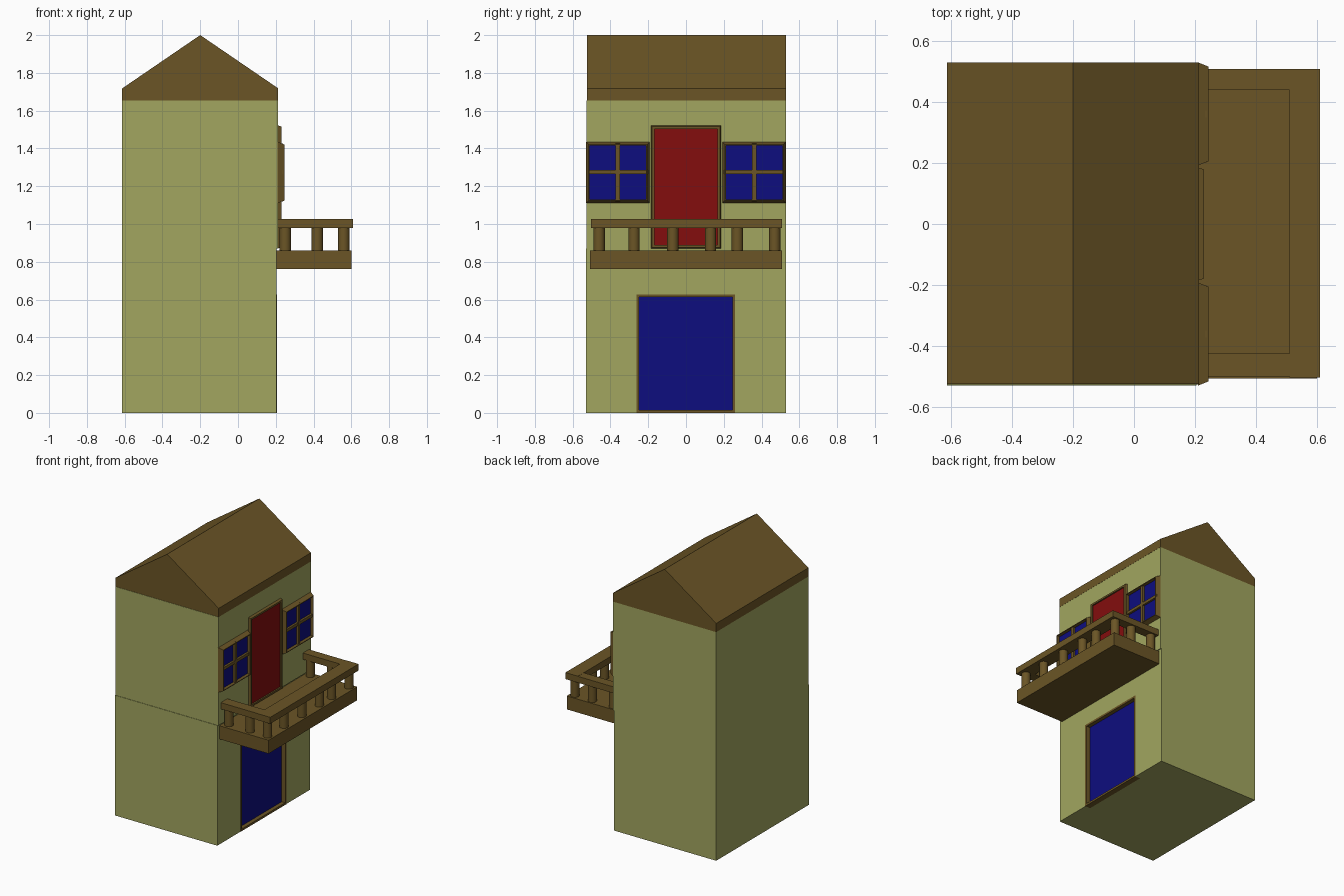
import bpy, bmesh
from mathutils import Matrix

if "Cube" in bpy.data.objects:
    bpy.data.objects.remove(bpy.data.objects["Cube"])

def mat(name, c):
    m = bpy.data.materials.new(name)
    m.diffuse_color = (*c, 1)
    m.use_nodes = True
    m.node_tree.nodes["Principled BSDF"].inputs["Base Color"].default_value = m.diffuse_color
    return m

WALL = mat("wall_green", (0.36, 0.38, 0.115))
WOOD = mat("wood_brown", (0.147, 0.091, 0.019))
BLUE = mat("glass_blue", (0.004, 0.004, 0.21))
RED = mat("door_red", (0.23, 0.004, 0.004))

def finish(name, bm, m):
    bmesh.ops.recalc_face_normals(bm, faces=bm.faces[:])
    me = bpy.data.meshes.new(name)
    bm.to_mesh(me)
    bm.free()
    me.materials.append(m)
    ob = bpy.data.objects.new(name, me)
    bpy.context.collection.objects.link(ob)
    return ob

def box(name, x, y, z, m):
    bm = bmesh.new()
    bmesh.ops.create_cube(bm, size=1)
    for v in bm.verts:
        v.co = [r[0] if c < 0 else r[1] for r, c in zip((x, y, z), v.co)]
    return finish(name, bm, m)

def prism(name, pts, y, m):
    bm = bmesh.new()
    f = bm.faces.new([bm.verts.new((px, y[0], pz)) for px, pz in pts])
    ext = bmesh.ops.extrude_face_region(bm, geom=[f])
    for v in ext["geom"]:
        if isinstance(v, bmesh.types.BMVert):
            v.co.y = y[1]
    return finish(name, bm, m)

def frame(name, x, y, z, w, slope, m):
    """Rectangular ring on the x-facing wall with a sloped outer edge."""
    bm = bmesh.new()
    def loop(px, d):
        return [bm.verts.new((px, *p)) for p in (
            (y[0]+d, z[0]+d), (y[1]-d, z[0]+d), (y[1]-d, z[1]-d), (y[0]+d, z[1]-d))]
    rings = [loop(x[0], 0), loop(x[1], slope), loop(x[1], w), loop(x[0], w)]
    for k in range(4):
        a, b = rings[k], rings[(k + 1) % 4]
        for i in range(4):
            j = (i + 1) % 4
            bm.faces.new((a[i], a[j], b[j], b[i]))
    return finish(name, bm, m)

# House body with a recessed entrance
lower = box("lower_wall", (-0.613, 0.205), (-0.53, 0.53), (0, 0.87), WALL)
cutter = box("entrance_cutter", (0.165, 0.3), (-0.262, 0.26), (-0.1, 0.627), WALL)
cutter.hide_render = True
cutter.hide_viewport = True
cut = lower.modifiers.new("entrance", 'BOOLEAN')
cut.operation, cut.object, cut.solver = 'DIFFERENCE', cutter, 'EXACT'
box("upper_wall", (-0.613, 0.212), (-0.527, 0.53), (0.87, 1.655), WALL)
prism("roof", [(-0.613, 1.655), (0.213, 1.655), (0.213, 1.718), (-0.2, 2), (-0.613, 1.718)],
      (-0.525, 0.53), WOOD)

# Entrance
frame("entrance_frame", (0.165, 0.207), (-0.263, 0.26), (0, 0.628), 0.015, 0, WOOD)
box("entrance_panel", (0.164, 0.178), (-0.25, 0.247), (0.012, 0.615), BLUE)

# Balcony door
frame("balcony_door_frame", (0.21, 0.23), (-0.185, 0.185), (0.87, 1.522), 0.019, 0.006, WOOD)
box("balcony_door", (0.21, 0.22), (-0.168, 0.168), (0.885, 1.506), RED)

# Windows either side of the balcony door
for side, s in (("left", -1), ("right", 1)):
    y0, y1 = sorted((s * 0.192, s * 0.53))
    ym = (y0 + y1) / 2
    frame(side + "_window_frame", (0.21, 0.245), (y0, y1), (1.11, 1.435), 0.019, 0.014, WOOD)
    box(side + "_window_glass", (0.21, 0.222), (y0 + 0.015, y1 - 0.015), (1.125, 1.42), BLUE)
    box(side + "_window_mullion", (0.212, 0.238), (ym - 0.011, ym + 0.011), (1.12, 1.425), WOOD)
    box(side + "_window_crossbar", (0.212, 0.237), (y0 + 0.01, y1 - 0.01), (1.266, 1.287), WOOD)

# Balcony slab and handrails
box("balcony_floor", (0.2, 0.6), (-0.507, 0.507), (0.763, 0.86), WOOD)
box("front_rail", (0.51, 0.61), (-0.503, 0.508), (0.98, 1.027), WOOD)
box("left_rail", (0.205, 0.52), (-0.5, -0.425), (0.98, 1.026), WOOD)
box("right_rail", (0.205, 0.52), (0.44, 0.508), (0.98, 1.026), WOOD)

# Balusters
spots = [(0.56, y) for y in (-0.46, -0.275, -0.07, 0.13, 0.272, 0.47)]
spots += [(x, y) for x in (0.25, 0.42) for y in (-0.46, 0.47)]
for i, (x, y) in enumerate(spots):
    bm = bmesh.new()
    bmesh.ops.create_cone(bm, cap_ends=True, segments=16, radius1=0.03, radius2=0.03,
                          depth=0.13, matrix=Matrix.Translation((x, y, 0.92)))
    ob = finish(f"baluster_{i + 1}", bm, WOOD)
    for p in ob.data.polygons:
        p.use_smooth = len(p.vertices) == 4
